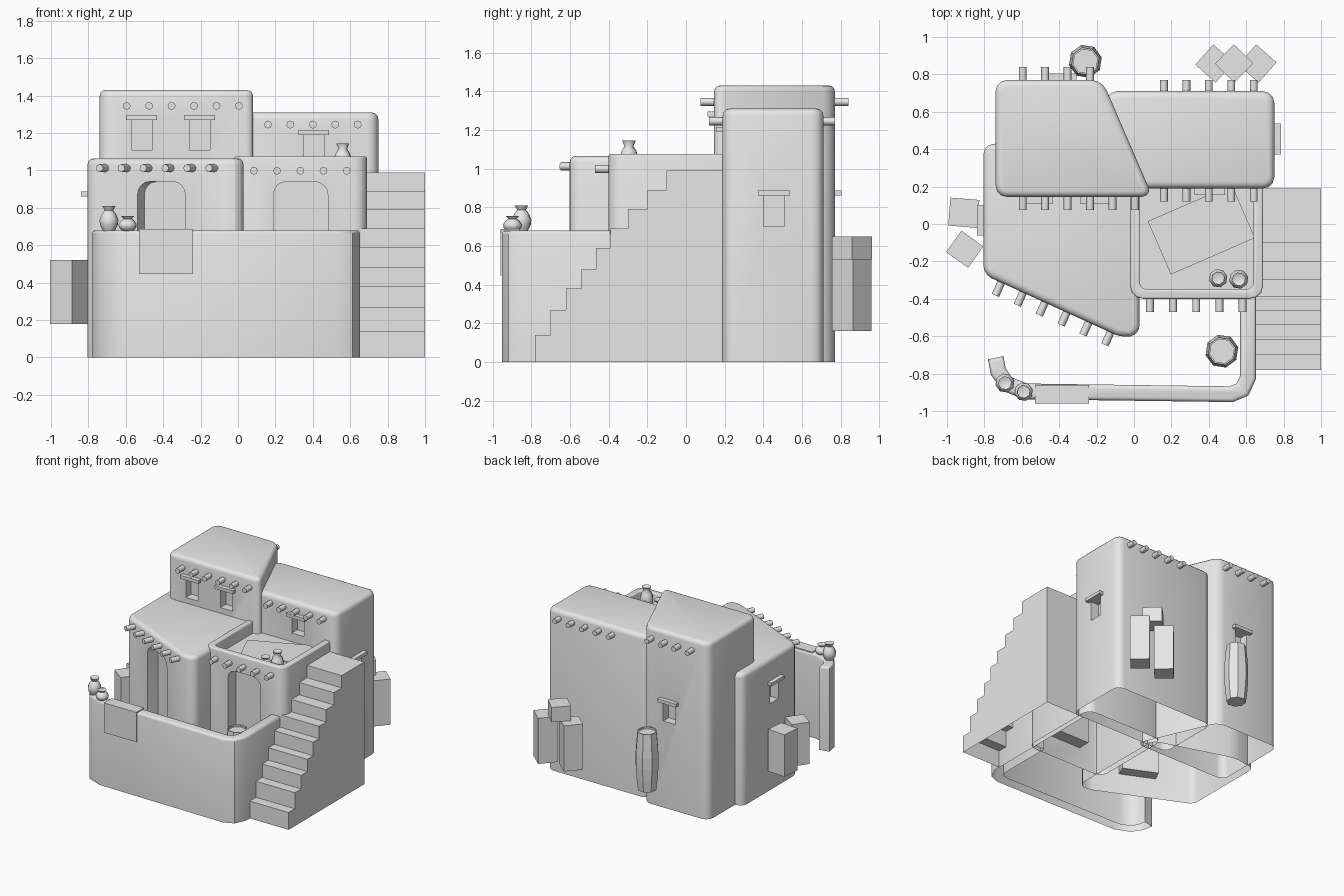
import bpy, bmesh, math
from mathutils import Matrix, Vector

if "Cube" in bpy.data.objects:
    bpy.data.objects.remove(bpy.data.objects["Cube"], do_unlink=True)

clay = bpy.data.materials.new("plain_grey")
clay.use_nodes = True
clay.diffuse_color = (0.8, 0.8, 0.8, 1)
clay.node_tree.nodes["Principled BSDF"].inputs["Base Color"].default_value = (0.8, 0.8, 0.8, 1)


def add(name, bm, angle=None):
    bmesh.ops.recalc_face_normals(bm, faces=bm.faces[:])
    mesh = bpy.data.meshes.new(name)
    bm.to_mesh(mesh)
    bm.free()
    ob = bpy.data.objects.new(name, mesh)
    bpy.context.collection.objects.link(ob)
    mesh.materials.append(clay)
    if angle:
        smooth(ob, angle)
    return ob


def smooth(ob, angle):
    bpy.ops.object.select_all(action='DESELECT')
    ob.select_set(True)
    bpy.context.view_layer.objects.active = ob
    bpy.ops.object.shade_smooth_by_angle(angle=math.radians(angle))


def bevel(bm, edges, r, segments=3):
    bmesh.ops.bevel(bm, geom=edges, offset=r, segments=segments, profile=0.5,
                    affect='EDGES', clamp_overlap=True)


def prism(name, pts, z0, z1, corner=0.0):
    """Upright prism over a plan outline, with rounded vertical corners."""
    bm = bmesh.new()
    face = bm.faces.new([bm.verts.new((x, y, z0)) for x, y in pts])
    up = bmesh.ops.extrude_face_region(bm, geom=[face])["geom"]
    bmesh.ops.translate(bm, vec=(0, 0, z1 - z0),
                        verts=[v for v in up if isinstance(v, bmesh.types.BMVert)])
    if corner:
        bevel(bm, [e for e in bm.edges if abs(e.verts[0].co.z - e.verts[1].co.z) > 0.01], corner)
    return add(name, bm)


def box(name, centre, size, turn=0.0, arch=0.0):
    bm = bmesh.new()
    bmesh.ops.create_cube(bm, size=1, matrix=Matrix.Diagonal((*size, 1)))
    if arch:
        bevel(bm, [e for e in bm.edges if all(v.co.z > 0 for v in e.verts)
                   and abs(e.verts[0].co.x - e.verts[1].co.x) < 0.001], arch, 4)
    bm.transform(Matrix.Translation(centre) @ Matrix.Rotation(turn, 4, 'Z'))
    return add(name, bm)


def opening(x, y, z0, z1, width, turn=0.0, depth=0.07, arch=0.0):
    return box("cutter", (x, y, (z0 + z1) / 2), (width, depth * 2, z1 - z0), turn, arch)


def window(x, y, z0, z1, turn=0.0):
    """Window cutter with its lintel."""
    box("window_lintel", (x, y, z1 + 0.013), (0.165, 0.07, 0.026), turn)
    return opening(x, y, z0, z1, 0.11, turn)


def finish(ob, top, cutters=(), rim=0.035):
    """Carve the openings, round the top rim and leave the underside open."""
    bpy.context.view_layer.objects.active = ob
    for c in cutters:
        mod = ob.modifiers.new("carve", 'BOOLEAN')
        mod.object, mod.operation, mod.solver = c, 'DIFFERENCE', 'EXACT'
        bpy.ops.object.modifier_apply(modifier=mod.name)
        bpy.data.objects.remove(c, do_unlink=True)
    bm = bmesh.new()
    bm.from_mesh(ob.data)
    edges = [e for e in bm.edges if all(abs(v.co.z - top) < 0.001 for v in e.verts)
             and len(e.link_faces) == 2 and e.calc_face_angle() > 0.5]
    bevel(bm, edges, rim)
    base = [f for f in bm.faces if all(v.co.z < 0.001 for v in f.verts)]
    bmesh.ops.delete(bm, geom=base, context='FACES')
    bm.to_mesh(ob.data)
    bm.free()
    smooth(ob, 40)


def rectangle(x0, x1, y0, y1):
    return [(x0, y0), (x1, y0), (x1, y1), (x0, y1)]


def beam(start, direction, length=0.07, r=0.021):
    d = Vector(direction).normalized()
    bm = bmesh.new()
    bmesh.ops.create_cone(bm, cap_ends=True, segments=8, radius1=r, radius2=r, depth=length + 0.05)
    mid = Vector(start) + d * (length - 0.05) / 2
    bm.transform(Matrix.Translation(mid) @ d.to_track_quat('Z', 'Y').to_matrix().to_4x4())
    add("roof_beam", bm, 50)


def lathe(name, place, profile, angle=None, sides=8):
    bm = bmesh.new()
    rings = []
    for r, z in profile:
        rings.append([bm.verts.new((place[0] + r * math.cos(math.tau * (i + 0.3) / sides),
                                    place[1] + r * math.sin(math.tau * (i + 0.3) / sides),
                                    place[2] + z)) for i in range(sides)])
    for a, b in zip(rings, rings[1:]):
        for i in range(sides):
            j = (i + 1) % sides
            bm.faces.new((a[i], a[j], b[j], b[i]))
    bm.faces.new(rings[0])
    bm.faces.new(rings[-1])
    add(name, bm, angle)


side = math.pi / 2
slant = math.atan2(-0.33, 0.73)

# Tall tower at the back
tower = prism("tower", [(-0.74, 0.145), (0.1, 0.145), (-0.17, 0.77), (-0.74, 0.77)], 0, 1.43, 0.06)
finish(tower, 1.43, [window(-0.515, 0.145, 1.11, 1.27), window(-0.205, 0.145, 1.11, 1.27),
                     window(-0.39, 0.77, 0.7, 0.86)])

# Long block at the back
back_block = prism("back_block", rectangle(-0.15, 0.75, 0.19, 0.71), 0, 1.31, 0.06)
finish(back_block, 1.31, [window(0.405, 0.19, 1.05, 1.19), window(0.75, 0.455, 0.7, 0.86, side)])

# Slanted front room with an arched doorway
front_room = prism("front_room", [(-0.805, 0.42), (-0.805, -0.27), (-0.06, -0.61), (0.03, -0.59),
                                  (0.03, 0.25), (-0.6, 0.45)], 0, 1.065, 0.06)
finish(front_room, 1.065, [opening(-0.41, -0.45, 0.17, 0.94, 0.28, slant, 0.09, 0.07),
                           window(-0.805, 0.02, 0.7, 0.86, side)])

# Terrace room with a sunken roof behind a parapet
terrace = prism("terrace_room", rectangle(-0.02, 0.69, -0.4, 0.3), 0, 1.075, 0.07)
sunken = prism("cutter", rectangle(0.03, 0.64, -0.35, 0.5), 0.98, 1.3, 0.04)
finish(terrace, 1.075, [sunken, opening(0.335, -0.4, 0.17, 0.94, 0.29, 0, 0.1, 0.07)], 0.018)

# Courtyard wall following a rounded path
path = [Vector(p) for p in [(-0.74, -0.715), (-0.725, -0.79), (-0.68, -0.855), (-0.58, -0.895),
                            (0.52, -0.91), (0.58, -0.885), (0.61, -0.82), (0.61, -0.36)]]
left, right = [], []
for i, p in enumerate(path):
    a = (p - path[i - 1]).normalized() if i else (path[1] - p).normalized()
    b = (path[i + 1] - p).normalized() if i + 1 < len(path) else a
    n = Vector((-(a + b).y, (a + b).x)).normalized() * 0.042 / math.cos(a.angle(b) / 2)
    left.append(p + n)
    right.append(p - n)
finish(prism("courtyard_wall", [tuple(p) for p in right + left[::-1]], 0, 0.68), 0.68, (), 0.02)

# Outside stairs, extruded from the step profile
treads = [(-0.78, 0.14), (-0.70, 0.27), (-0.62, 0.38), (-0.54, 0.48), (-0.465, 0.59),
          (-0.39, 0.69), (-0.30, 0.79), (-0.20, 0.89), (-0.10, 0.99)]
outline, below = [], 0
for y, z in treads:
    outline += [(y, below), (y, z)]
    below = z
outline += [(0.19, below), (0.19, 0)]
bm = bmesh.new()
step_side = bm.faces.new([bm.verts.new((0.65, y, z)) for y, z in outline])
moved = bmesh.ops.extrude_face_region(bm, geom=[step_side])["geom"]
bmesh.ops.translate(bm, vec=(0.35, 0, 0), verts=[v for v in moved if isinstance(v, bmesh.types.BMVert)])
bmesh.ops.recalc_face_normals(bm, faces=bm.faces[:])
bmesh.ops.delete(bm, geom=[f for f in bm.faces if all(v.co.z < 0.001 for v in f.verts)], context='FACES')
add("stairs", bm, 30)

# Rows of protruding roof beams
for i in range(6):
    x = -0.595 + 0.12 * i
    beam((x, 0.145, 1.345), (0, -1, 0))
    if i < 4:
        beam((x, 0.77, 1.345), (0, 1, 0))
    s = 0.04 + 0.117 * i
    beam((-0.75 + s, -0.295 - s * 0.452, 1.012), (math.sin(slant), -math.cos(slant), 0), 0.075)
for i in range(5):
    beam((0.16 + 0.12 * i, 0.19, 1.245), (0, -1, 0))
    beam((0.16 + 0.12 * i, 0.71, 1.245), (0, 1, 0), 0.06)
    beam((0.085 + 0.124 * i, -0.4, 0.998), (0, -1, 0))

# Crates by the back and the left wall
for x in (0.43, 0.66):
    box("crate_lower", (x, 0.858, 0.28), (0.145, 0.145, 0.24), 0.85)
    box("crate_upper", (x, 0.858, 0.465), (0.145, 0.145, 0.13), 0.85)
box("crate_top", (0.535, 0.858, 0.59), (0.145, 0.145, 0.12), 0.8)
box("crate_left_back", (-0.91, 0.06, 0.35), (0.155, 0.15, 0.34), -0.08)
box("crate_left_front", (-0.905, -0.135, 0.35), (0.145, 0.14, 0.34), -0.62)

# Barrels
staves = [(0.072, 0), (0.084, 0.1), (0.09, 0.19), (0.09, 0.28), (0.084, 0.37),
          (0.075, 0.47), (0.066, 0.47), (0.066, 0.455)]
for spot in ((-0.26, 0.87, 0.17), (0.47, -0.68, 0.17)):
    lathe("barrel", spot, staves)

# Clay pots: place, height, belly radius
for spot, h, r in (((-0.69, -0.85, 0.675), 0.135, 0.052), ((-0.59, -0.897, 0.675), 0.08, 0.05),
                   ((0.45, -0.29, 0.98), 0.09, 0.05), ((0.56, -0.295, 0.98), 0.165, 0.052)):
    lathe("clay_pot", spot, [(r * a, h * b) for a, b in (
        (0.6, 0), (0.95, 0.25), (1, 0.45), (0.75, 0.68), (0.45, 0.82), (0.7, 1), (0.5, 0.96))], 60)

# Woven mats: one on the terrace roof, one draped over the wall
box("terrace_mat", (0.36, -0.03, 0.985), (0.49, 0.31, 0.008), 0.41)
box("wall_mat_top", (-0.385, -0.908, 0.684), (0.29, 0.096, 0.008))
box("wall_mat_front", (-0.385, -0.955, 0.567), (0.29, 0.008, 0.24))
